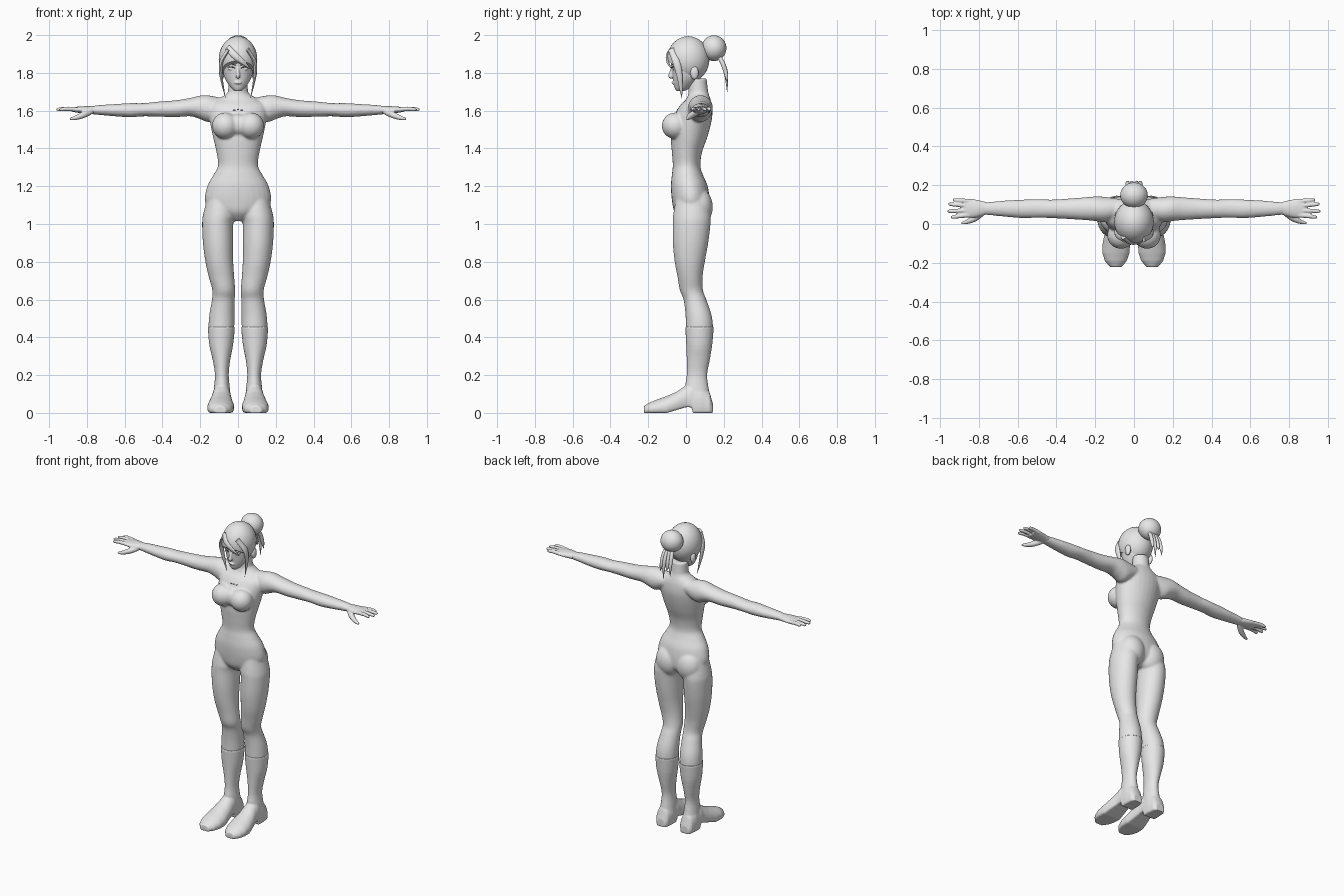
import bpy, bmesh, math
from mathutils import Vector, Matrix


def material(name, v):
    m = bpy.data.materials.new(name)
    m.diffuse_color = (v, v, v, 1)
    return m


GREY = material("plain_grey", 0.8)
DARK = material("dark_grey", 0.12)


def spline(rows, steps):
    """Catmull-Rom interpolation of number tuples."""
    out = []
    for i in range(len(rows) - 1):
        p = [rows[max(i - 1, 0)], rows[i], rows[i + 1], rows[min(i + 2, len(rows) - 1)]]
        for k in range(steps):
            t = k / steps
            out.append([0.5 * (2 * b + (c - a) * t + (2 * a - 5 * b + 4 * c - d) * t * t
                               + (3 * b - a - 3 * c + d) * t ** 3) for a, b, c, d in zip(*p)])
    return out + [list(rows[-1])]


def loft(bm, rings):
    loops = [[bm.verts.new(p) for p in r] for r in rings]
    n = len(loops[0])
    for a, b in zip(loops, loops[1:]):
        for i in range(n):
            j = (i + 1) % n
            bm.faces.new((a[i], a[j], b[j], b[i]))
    bm.faces.new(loops[0][::-1])
    bm.faces.new(loops[-1])


def oval(center, u, v, n=28):
    c, u, v = Vector(center), Vector(u), Vector(v)
    return [c + u * math.cos(2 * math.pi * i / n) + v * math.sin(2 * math.pi * i / n) for i in range(n)]


def column(bm, rows, steps=4):
    """Upright form: z, x min, x max, y front, y back."""
    loft(bm, [oval(((a + b) / 2, (c + d) / 2, z), ((b - a) / 2, 0, 0), (0, (d - c) / 2, 0))
              for z, a, b, c, d in spline(rows, steps)])


def sidearm(bm, rows, s):
    """Sideways form: x, z min, z max, y front, y back."""
    loft(bm, [oval((s * x, (c + d) / 2, (a + b) / 2), (0, (d - c) / 2, 0), (0, 0, (b - a) / 2))
              for x, a, b, c, d in spline(rows, 4)])


def tube(bm, rows, side=None, flat=1.0, n=12):
    """Tapered strand: x, y, z, radius, optionally flattened along one side."""
    pts = spline(rows, 5)
    rings = []
    for i, p in enumerate(pts):
        d = Vector(pts[min(i + 1, len(pts) - 1)][:3]) - Vector(pts[max(i - 1, 0)][:3])
        u = d.cross(Vector(side or (0, 0, 1))).normalized()
        v = d.cross(u).normalized()
        r = max(p[3], 0.0008)
        rings.append(oval(p[:3], u * r, v * r * flat, n))
    loft(bm, rings)


def ball(bm, c, r):
    bmesh.ops.create_uvsphere(bm, u_segments=32, v_segments=18, radius=1,
                              matrix=Matrix.Translation(c) @ Matrix.Diagonal((*r, 1)))


def finish(name, bm, voxel=None, blur=4, mat=GREY):
    bmesh.ops.recalc_face_normals(bm, faces=bm.faces[:])
    me = bpy.data.meshes.new(name)
    bm.to_mesh(me)
    bm.free()
    me.materials.append(mat)
    ob = bpy.data.objects.new(name, me)
    bpy.context.collection.objects.link(ob)
    for f in me.polygons:
        f.use_smooth = True
    if voxel:
        m = ob.modifiers.new("fuse", 'REMESH')
        m.mode, m.voxel_size, m.use_smooth_shade = 'VOXEL', voxel, True
        m = ob.modifiers.new("soften", 'SMOOTH')
        m.factor, m.iterations = 0.5, blur
    else:
        bpy.ops.object.select_all(action='DESELECT')
        ob.select_set(True)
        bpy.context.view_layer.objects.active = ob
        bpy.ops.object.shade_smooth_by_angle(angle=math.radians(45))
    return ob


SIDES = (("right", -1), ("left", 1))


def mirror_x(rows, s):
    return [(s * r[0], *r[1:]) for r in rows]


def mirror_col(rows, s, grow=0):
    return [(z, *sorted((s * (a - grow), s * (b + grow))), c - grow, d + grow) for z, a, b, c, d in rows]


# body: torso, neck, chest, seat, legs and arms fused into one skin
bm = bmesh.new()
torso = [(1.015, .03, -.02, .06), (1.06, .13, -.06, .115), (1.12, .175, -.074, .125), (1.20, .163, -.08, .115),
         (1.26, .13, -.075, .09), (1.31, .106, -.07, .076), (1.38, .114, -.075, .085), (1.45, .13, -.08, .11),
         (1.52, .145, -.075, .13), (1.58, .155, -.06, .14), (1.63, .155, -.03, .137), (1.66, .11, 0, .13),
         (1.69, .06, .012, .12), (1.72, .052, .012, .115), (1.77, .05, .015, .11)]
column(bm, [(z, -r, r, f, b) for z, r, f, b in torso])
ball(bm, (0, -.065, 1.525), (.075, .042, .055))
LEG = [(1.15, .035, .16, -.05, .11), (1.05, .018, .185, -.068, .13), (1.0, .025, .19, -.07, .13),
       (.9, .025, .186, -.07, .118), (.8, .025, .173, -.06, .10), (.72, .02, .155, -.045, .088),
       (.65, .015, .136, -.033, .09), (.6, .017, .138, -.013, .108), (.52, .018, .152, -.003, .135),
       (.45, .02, .156, 0, .143), (.38, .03, .148, .005, .135)]
ARM = [(.08, 1.58, 1.665, .03, .13), (.15, 1.54, 1.68, .01, .14), (.20, 1.555, 1.68, .015, .142),
       (.25, 1.57, 1.668, .02, .138), (.33, 1.566, 1.655, .025, .132), (.42, 1.568, 1.648, .03, .126),
       (.5, 1.57, 1.64, .032, .128), (.57, 1.565, 1.64, .03, .126), (.65, 1.57, 1.635, .036, .122),
       (.73, 1.577, 1.63, .044, .115), (.79, 1.583, 1.622, .05, .112)]
for _, s in SIDES:
    ball(bm, (s * .068, -.058, 1.52), (.07, .07, .07))
    ball(bm, (s * .075, .068, 1.09), (.085, .074, .10))
    column(bm, mirror_col(LEG, s))
    sidearm(bm, ARM, s)
finish("body", bm, .006, 10)

# boots: shaft with a cuff edge, foot with a separate heel block
SHAFT = [(.455, .02, .156, 0, .143), (.36, .03, .148, .005, .135), (.28, .045, .13, .008, .122),
         (.2, .053, .118, .008, .108), (.12, .046, .125, .0, .118), (.05, .042, .13, .035, .132)]
FOOT = [(.142, .088, .03, 0, .05), (.125, .088, .044, 0, .11), (.08, .087, .05, 0, .16), (.036, .087, .05, 0, .165),
        (.03, .087, .05, .03, .163), (0, .087, .052, .03, .145), (-.05, .09, .062, .015, .112),
        (-.1, .091, .071, 0, .09), (-.15, .093, .07, 0, .072), (-.19, .094, .057, 0, .056), (-.222, .094, .03, 0, .038)]
for side, s in SIDES:
    bm = bmesh.new()
    column(bm, mirror_col(SHAFT, s, .004))
    rings = []
    for y, x, w, lo, hi in FOOT:
        # clipped oval gives a flat sole
        h = (hi - lo) / 1.5
        ring = oval((s * x, y, lo + h / 2), (w, 0, 0), (0, 0, h))
        rings.append([Vector((p.x, p.y, max(p.z, lo))) for p in ring])
    loft(bm, rings)
    finish(side + "_boot", bm, .005, 3)

# hands: palm, four fingers and a lowered thumb
FINGERS = [(.118, .935, .124), (.094, .958, .102), (.070, .962, .066), (.046, .945, .036)]
for side, s in SIDES:
    bm = bmesh.new()
    sidearm(bm, [(.76, 1.582, 1.624, .049, .113), (.80, 1.584, 1.624, .038, .122),
                 (.84, 1.588, 1.622, .032, .130), (.88, 1.594, 1.618, .036, .128)], s)
    for y, tip, y2 in FINGERS:
        tube(bm, mirror_x([(.85, y, 1.606, .012), (.90, (y + y2) / 2, 1.61, .0115),
                           (tip - .012, y2, 1.607, .0095), (tip, y2, 1.605, .005)], s))
    tube(bm, mirror_x([(.78, .06, 1.595, .016), (.82, .03, 1.577, .017),
                       (.86, .012, 1.562, .012), (.89, .004, 1.556, .006)], s))
    finish(side + "_hand", bm, .004, 3)

# head with nose, lips and ears
bm = bmesh.new()
head = [(1.703, .016, -.05, -.015), (1.715, .032, -.058, .015), (1.735, .048, -.064, .04), (1.76, .064, -.068, .065),
        (1.79, .076, -.072, .09), (1.84, .086, -.078, .108), (1.89, .09, -.082, .115),
        (1.93, .083, -.07, .11), (1.965, .055, -.04, .08)]
column(bm, [(z, -r, r, f, b) for z, r, f, b in head])
tube(bm, [(0, -.07, 1.835, .007), (0, -.079, 1.80, .010), (0, -.082, 1.783, .012), (0, -.074, 1.774, .008)], (1, 0, 0))
ball(bm, (0, -.064, 1.748), (.02, .012, .008))
for _, s in SIDES:
    ball(bm, (s * .086, .045, 1.80), (.014, .022, .036))
    ball(bm, (s * .035, -.063, 1.822), (.018, .008, .008))
finish("head", bm, .004, 3)

# dark lash and brow strips
for side, s in SIDES:
    bm = bmesh.new()
    tube(bm, mirror_x([(.014, -.0745, 1.824, .002), (.034, -.0725, 1.831, .0035), (.058, -.057, 1.829, .0015)], s), n=8)
    tube(bm, mirror_x([(.012, -.077, 1.84, .002), (.036, -.071, 1.848, .003), (.064, -.053, 1.853, .001)], s), n=8)
    finish(side + "_eye_lines", bm, mat=DARK)

# hair cap, open at the face along a slanted hairline
bm = bmesh.new()
ball(bm, (0, .012, 1.872), (.102, .112, .122))
cut = bmesh.ops.bisect_plane(bm, geom=bm.verts[:] + bm.edges[:] + bm.faces[:], plane_co=(0, 0, 1.80),
                             plane_no=(0, .65, 1), clear_inner=True)
bmesh.ops.holes_fill(bm, edges=[e for e in bm.edges if e.is_boundary])
finish("hair_cap", bm)

# bun and hanging ends
bm = bmesh.new()
ball(bm, (0, .148, 1.931), (.071, .066, .068))
finish("hair_bun", bm)
bm = bmesh.new()
for x, drop in ((-.03, .03), (-.01, .06), (.012, 0), (.03, .05)):
    tube(bm, [(x * .6, .165, 1.90, .012), (x, .195, 1.85, .012), (x * 1.1, .213, 1.79, .010),
              (x * 1.2, .218, 1.70 + drop, .001)], (1, 0, 0))
finish("hair_ends", bm)

# side locks and swept fringe
bm = bmesh.new()
for _, s in SIDES:
    tube(bm, mirror_x([(.05, -.078, 1.925, .018), (.088, -.052, 1.86, .02), (.090, -.035, 1.79, .016),
                       (.080, -.028, 1.73, .010), (.066, -.022, 1.665, .001)], s), (1, 0, 0), .5)
tube(bm, [(-.055, -.07, 1.935, .016), (-.02, -.096, 1.895, .018), (.025, -.096, 1.858, .013),
          (.065, -.075, 1.82, .001)], (0, 1, 0), .5)
finish("hair_locks", bm)

# small neckline trim
bm = bmesh.new()
for i in range(-2, 3):
    x = i * .02
    z = 1.605 - 4 * x * x
    tube(bm, [(x - .006, -.046 + 2 * x * x, z, .003), (x + .006, -.046 + 2 * x * x, z, .003)], n=8)
finish("neckline_trim", bm, mat=DARK)
